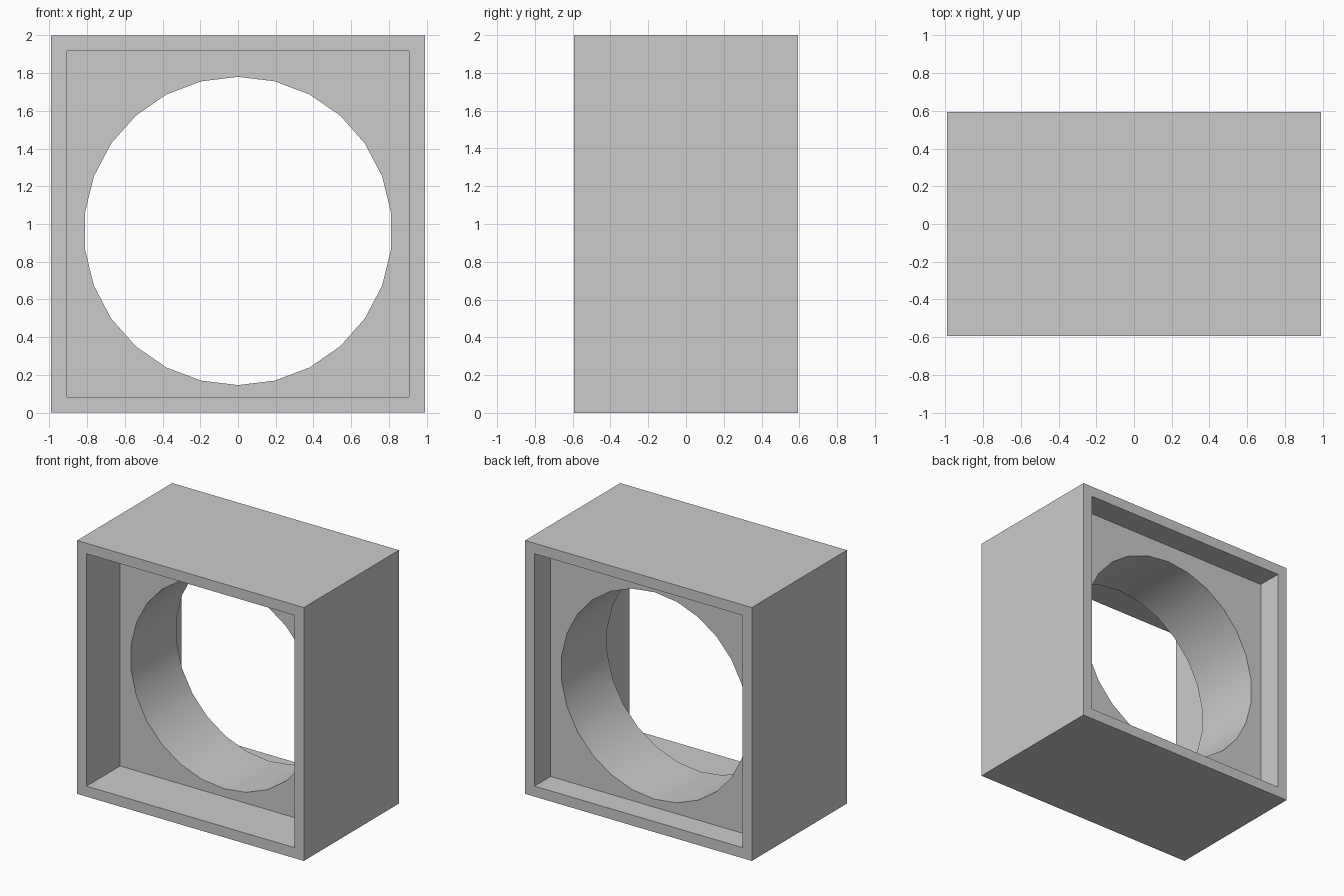
import bpy, bmesh
from math import sin, cos, radians, pi

if "Cube" in bpy.data.objects:
    bpy.data.objects.remove(bpy.data.objects["Cube"])

HX, HY, H = 0.99, 0.593, 2.0        # outer half width, half depth, height
RIM = 0.083                         # rim thickness
PANEL_Y = (-0.176, 0.393)           # front and back of the holed panel
HOLE_R, HOLE_Z, SIDES = 0.817, 0.963, 26

bm = bmesh.new()


def ring(points, y):
    """Closed loop of vertices in the plane at depth y."""
    return [bm.verts.new((x, y, z)) for x, z in points]


def bridge(a, b):
    """Quads between two loops of equal length."""
    n = len(a)
    for i in range(n):
        j = (i + 1) % n
        bm.faces.new((a[i], a[j], b[j], b[i]))


def loop_edges(loop):
    result = []
    for a, b in zip(loop, loop[1:] + loop[:1]):
        result.append(bm.edges.get((a, b)) or bm.edges.new((a, b)))
    return result


def rect(inset):
    x = HX - inset
    return [(-x, inset), (x, inset), (x, H - inset), (-x, H - inset)]


circle = [(HOLE_R * sin(2 * pi * i / SIDES), HOLE_Z + HOLE_R * cos(2 * pi * i / SIDES))
          for i in range(SIDES)]

outers, holes = [], []
for y, panel_y in zip((-HY, HY), PANEL_Y):
    outer = ring(rect(0), y)
    lip = ring(rect(RIM), y)
    floor = ring(rect(RIM), panel_y)
    hole = ring(circle, panel_y)
    bridge(outer, lip)              # rim
    bridge(lip, floor)              # recess walls
    # panel face around the round opening
    bmesh.ops.triangle_fill(bm, use_beauty=True, normal=(0, 1, 0),
                            edges=loop_edges(floor) + loop_edges(hole))
    outers.append(outer)
    holes.append(hole)

bridge(*outers)                     # outside walls
bridge(*holes)                      # tunnel through the panel
bmesh.ops.recalc_face_normals(bm, faces=bm.faces[:])
# merge the panel triangles into larger flat faces
bmesh.ops.join_triangles(bm, faces=[f for f in bm.faces if len(f.verts) == 3],
                         angle_face_threshold=0.1, angle_shape_threshold=pi)

mesh = bpy.data.meshes.new("box_frame")
bm.to_mesh(mesh)
bm.free()
frame = bpy.data.objects.new("box_frame", mesh)
bpy.context.collection.objects.link(frame)

# smooth tunnel, crisp box edges
bpy.context.view_layer.objects.active = frame
frame.select_set(True)
bpy.ops.object.shade_smooth_by_angle(angle=radians(30))
